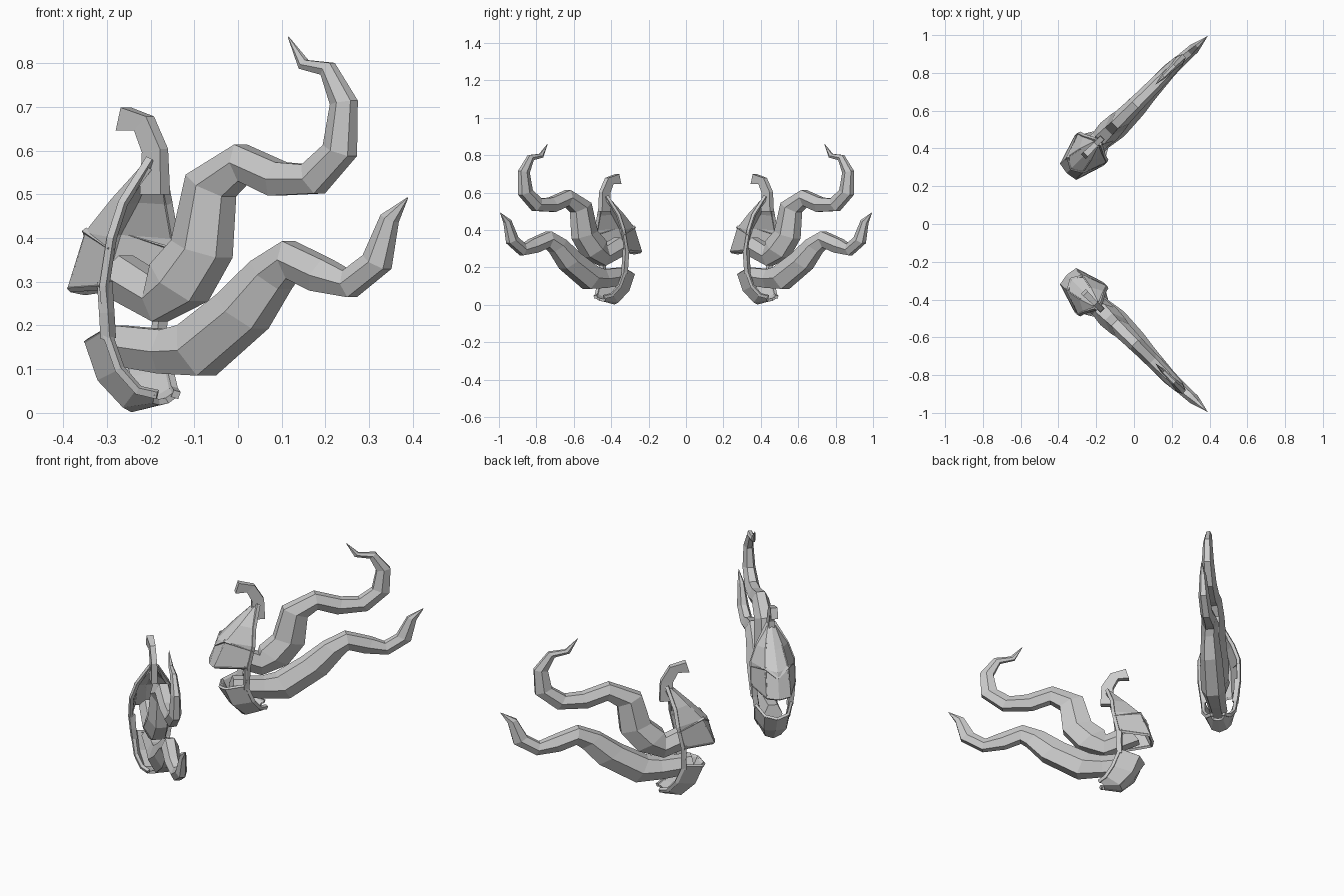
import bpy, bmesh, math
from mathutils import Vector

if "Cube" in bpy.data.objects:
    bpy.data.objects.remove(bpy.data.objects["Cube"])

D = math.sqrt(0.5)


def place(x, z, w):
    """Upright diagonal plane: x along it, z up, w sideways out of it."""
    return Vector((x - D * w, -(x + 0.625 + D * w), z))


def mirror(ob):
    m = ob.modifiers.new("mirror_pair", 'MIRROR')
    m.use_axis = (False, True, False)
    m.use_mirror_merge = False


def finish(name, bm):
    bmesh.ops.recalc_face_normals(bm, faces=bm.faces)
    me = bpy.data.meshes.new(name)
    bm.to_mesh(me)
    bm.free()
    ob = bpy.data.objects.new(name, me)
    bpy.context.collection.objects.link(ob)
    return ob


def limb(name, path, sides=6, phase=0.0, flat=1.0):
    """Tapered faceted tube; path holds (x, z, half height, sideways offset)."""
    bm = bmesh.new()
    rings = []
    top = 1 / max(math.sin(phase + 2 * math.pi * k / sides) for k in range(sides))
    for i, (x, z, h, c) in enumerate(path):
        a, b = path[max(i - 1, 0)], path[min(i + 1, len(path) - 1)]
        t0 = Vector((x - a[0], z - a[1]))
        t1 = Vector((b[0] - x, b[1] - z))
        t = (t0.normalized() + t1.normalized()).normalized()
        ring = []
        for k in range(sides):
            ang = phase + 2 * math.pi * k / sides
            n = h * top * math.sin(ang)
            w = c + h * flat * math.cos(ang)
            ring.append(bm.verts.new(place(x + D * c - t.y * n, z + t.x * n, w)))
        rings.append(ring)
    for r, s in zip(rings, rings[1:]):
        for k in range(sides):
            j = (k + 1) % sides
            bm.faces.new((r[k], r[j], s[j], s[k]))
    bm.faces.new(rings[0])
    bm.faces.new(rings[-1])
    mirror(finish(name, bm))


def shell(name, rows, thick=0.014):
    """Bilateral plate; each row holds centre, mid and edge points (x, z, w)."""
    bm = bmesh.new()
    grid = []
    for c, m, e in rows:
        pts = [e, m, c, (m[0], m[1], -m[2]), (e[0], e[1], -e[2])]
        grid.append([bm.verts.new(place(*p)) for p in pts])
    for r, s in zip(grid, grid[1:]):
        for k in range(4):
            bm.faces.new((r[k], r[k + 1], s[k + 1], s[k]))
    ob = finish(name, bm)
    sol = ob.modifiers.new("thickness", 'SOLIDIFY')
    sol.thickness = thick
    sol.offset = 0
    mirror(ob)


def trim(name, pts, r):
    """Raised angular border, repeated on both sides of the mask."""
    cu = bpy.data.curves.new(name, 'CURVE')
    cu.dimensions = '3D'
    cu.bevel_depth = r
    cu.bevel_resolution = 0
    cu.use_fill_caps = True
    for s in (1, -1):
        sp = cu.splines.new('POLY')
        sp.use_smooth = False
        sp.points.add(len(pts) - 1)
        for q, (x, z, w) in zip(sp.points, pts):
            q.co = (*place(x, z, w * s), 1)
    ob = bpy.data.objects.new(name, cu)
    bpy.context.collection.objects.link(ob)
    mirror(ob)


# Tentacles
limb("upper_tentacle", [
    (-.28, .318, .048, 0), (-.182, .262, .053, 0), (-.135, .298, .062, 0),
    (-.083, .375, .055, 0), (-.062, .52, .048, 0), (.01, .572, .042, 0),
    (.09, .535, .039, 0), (.172, .535, .036, 0), (.233, .6, .031, 0),
    (.242, .71, .024, 0), (.205, .787, .017, 0), (.15, .797, .012, 0),
    (.115, .86, .001, 0)])
limb("lower_tentacle", [
    (-.275, .155, .045, -.01), (-.165, .14, .05, -.012), (-.095, .143, .062, -.015),
    (.01, .232, .056, -.012), (.075, .315, .045, -.01), (.12, .35, .043, -.005),
    (.19, .315, .038, 0), (.255, .295, .031, -.005), (.318, .345, .028, -.01),
    (.347, .445, .017, -.012), (.388, .492, .001, -.014)])

# Hooked crest
limb("crest_horn", [(-.19, .50, .024, 0), (-.19, .60, .021, 0),
                    (-.215, .662, .021, 0), (-.262, .672, .027, 0)],
     sides=4, phase=math.pi / 4, flat=0.9)

# Upper mask plate and jaw
shell("mask_upper", [
    ((-.35, .278, 0), (-.344, .285, .055), (-.24, .29, .1)),
    ((-.325, .40, 0), (-.306, .41, .054), (-.218, .40, .1)),
    ((-.27, .48, 0), (-.256, .485, .04), (-.212, .48, .072)),
    ((-.208, .565, 0), (-.202, .565, .014), (-.187, .56, .022))])
shell("mask_jaw", [
    ((-.318, .15, 0), (-.305, .162, .055), (-.245, .185, .085)),
    ((-.285, .075, 0), (-.28, .078, .05), (-.215, .1, .078)),
    ((-.242, .008, 0), (-.235, .018, .035), (-.19, .055, .058)),
    ((-.18, .025, 0), (-.178, .028, .022), (-.163, .045, .035))])

# Raised borders
edge = [(-.19, .58, .014), (-.212, .48, .072), (-.218, .40, .1),
        (-.235, .29, .1), (-.235, .23, .092), (-.24, .185, .085),
        (-.215, .1, .078), (-.188, .052, .056), (-.163, .042, .03)]
trim("side_rims", edge, .012)
trim("cheek_struts", [(-.24, .30, .092), (-.238, .23, .088), (-.24, .17, .08)], .018)
trim("lip_rim", [(-.35, .278, 0), (-.344, .285, .055), (-.24, .29, .1)], .009)
trim("brow_rim", [(-.332, .375, 0), (-.31, .415, .054), (-.218, .375, .102)], .009)
trim("cheek_ridge", [(-.344, .285, .055), (-.308, .41, .054), (-.258, .485, .04),
                     (-.205, .56, .014)], .006)
trim("jaw_rim", [(-.318, .15, 0), (-.305, .162, .055), (-.245, .185, .085)], .009)
trim("jaw_ridge", [(-.305, .162, .055), (-.28, .078, .05), (-.235, .018, .035)], .006)
